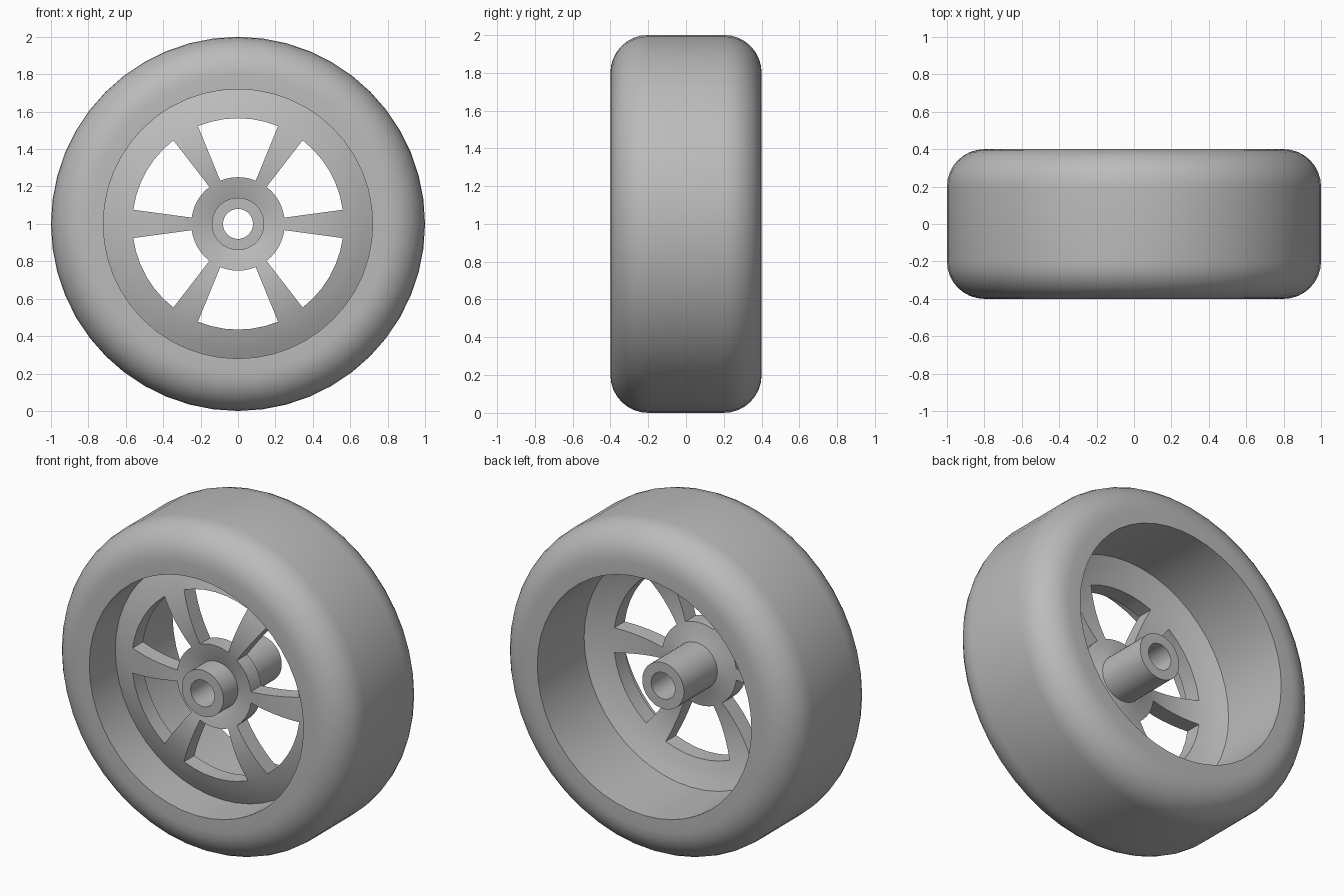
import bpy, bmesh
from math import cos, sin, pi, radians

cube = bpy.data.objects.get("Cube")
if cube:
    bpy.data.objects.remove(cube, do_unlink=True)

grey = bpy.data.materials.new("plain grey")
grey.use_nodes = True
grey.diffuse_color = (0.5, 0.5, 0.5, 1)
grey.node_tree.nodes["Principled BSDF"].inputs["Base Color"].default_value = grey.diffuse_color


def point(r, y, angle):
    """Point around the axle, which runs along y at height 1."""
    return (r * cos(angle), y, 1 + r * sin(angle))


def finish(bm, name):
    bmesh.ops.recalc_face_normals(bm, faces=bm.faces)
    mesh = bpy.data.meshes.new(name)
    bm.to_mesh(mesh)
    bm.free()
    mesh.materials.append(grey)
    obj = bpy.data.objects.new(name, mesh)
    bpy.context.collection.objects.link(obj)
    bpy.ops.object.select_all(action='DESELECT')
    obj.select_set(True)
    bpy.context.view_layer.objects.active = obj
    bpy.ops.object.shade_smooth_by_angle(angle=radians(30))
    return obj


def lathe(name, profile, steps=48):
    """Spin a closed (radius, y) profile around the axle."""
    bm = bmesh.new()
    rings = [[bm.verts.new(point(r, y, 2 * pi * i / steps)) for r, y in profile]
             for i in range(steps)]
    n = len(profile)
    for i in range(steps):
        a, b = rings[i], rings[(i + 1) % steps]
        for j in range(n):
            k = (j + 1) % n
            bm.faces.new((a[j], a[k], b[k], b[j]))
    return finish(bm, name)


# Tyre: wide band with rounded shoulders and an open straight barrel
half, bore, fillet = 0.4, 0.72, 0.2
shoulder = [(1 - fillet + fillet * sin(t), half - fillet + fillet * cos(t))
            for t in (i * pi / 16 for i in range(9))]
tyre = [(bore, half)] + shoulder
tyre += [(r, -y) for r, y in reversed(tyre)]
lathe("tyre", tyre)

# Hub: tube through the middle
lathe("hub_tube", [(0.08, -0.34), (0.14, -0.34), (0.14, 0.22), (0.08, 0.22)])

# Spoked disc: gently arched plate with six windows
spoke = radians(7.7)
window = pi / 3 - 2 * spoke
angles, is_window = [], []
for s in range(6):
    start = s * pi / 3 - spoke
    for i in range(2):
        angles.append(start + i * spoke)
        is_window.append(False)
    for i in range(6):
        angles.append(start + 2 * spoke + window * i / 6)
        is_window.append(True)

inner, outer = 0.25, 0.565
radii = [0.13, 0.17, 0.21] + [inner + (outer - inner) * i / 6 for i in range(7)] + [0.62, 0.67, 0.725]

bm = bmesh.new()
grid = [[bm.verts.new(point(r, -0.24 + 0.735 * (r - 0.37) ** 2, a)) for r in radii]
        for a in angles]
for i, col in enumerate(grid):
    nxt = grid[(i + 1) % len(grid)]
    for j in range(len(radii) - 1):
        middle = (radii[j] + radii[j + 1]) / 2
        if not (is_window[i] and inner < middle < outer):
            bm.faces.new((col[j], col[j + 1], nxt[j + 1], nxt[j]))
bmesh.ops.delete(bm, geom=[v for v in bm.verts if not v.link_faces], context='VERTS')

# Thicken the plate towards the back
back = bmesh.ops.extrude_face_region(bm, geom=bm.faces[:], use_keep_orig=True)
bmesh.ops.translate(bm, vec=(0, 0.1, 0),
                    verts=[g for g in back["geom"] if isinstance(g, bmesh.types.BMVert)])
finish(bm, "spoked_disc")
